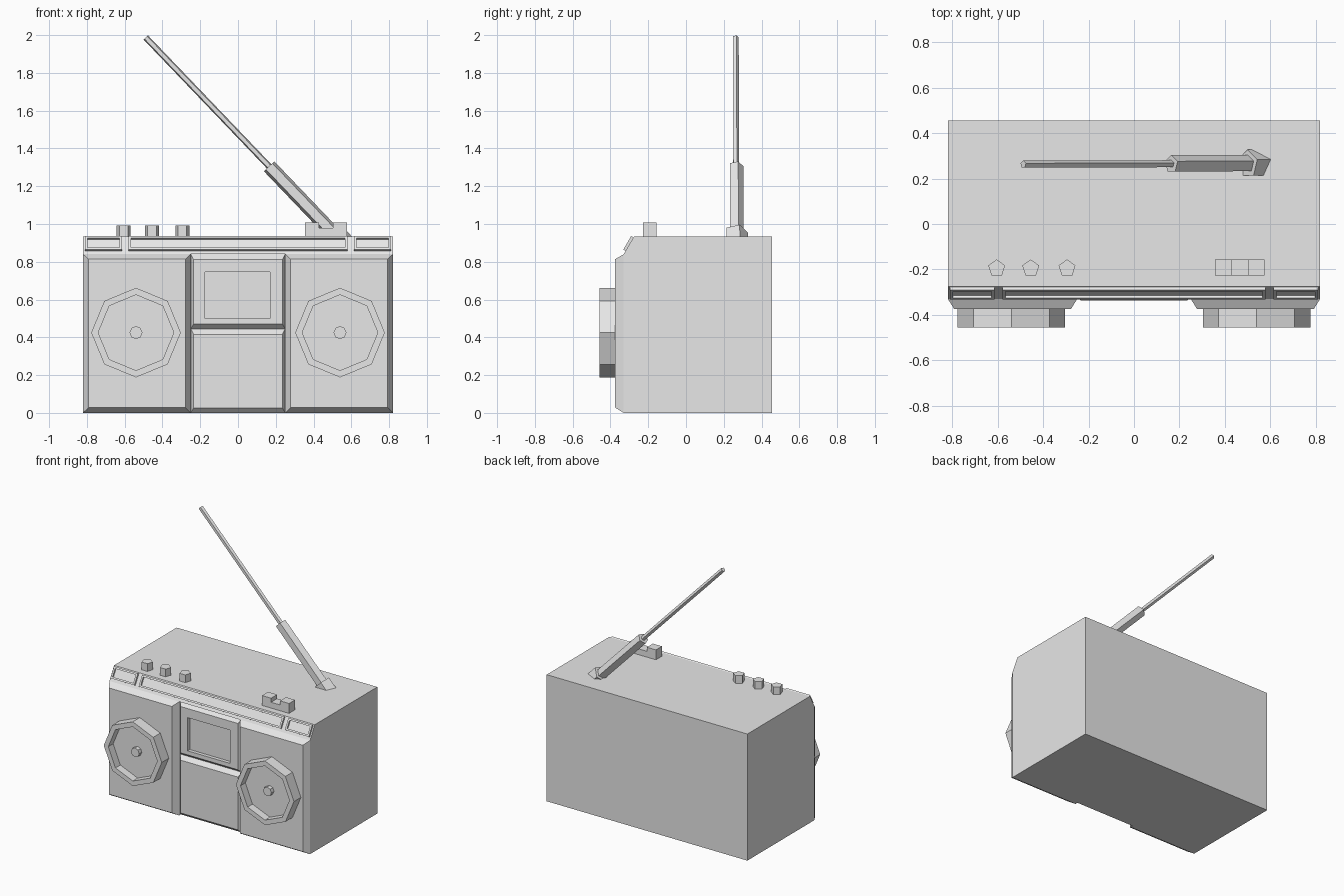
import bpy, bmesh, math
from mathutils import Vector

cube = bpy.data.objects.get("Cube")
if cube:
    bpy.data.objects.remove(cube)

GREY = (0.8, 0.8, 0.8, 1)
mat = bpy.data.materials.new("light_grey")
mat.use_nodes = True
mat.diffuse_color = GREY
mat.node_tree.nodes["Principled BSDF"].inputs["Base Color"].default_value = GREY


def loft(name, rings):
    """Join matching rings of points with quads and cap both ends."""
    bm = bmesh.new()
    loops = [[bm.verts.new(p) for p in ring] for ring in rings]
    for a, b in zip(loops, loops[1:]):
        for i in range(len(a)):
            j = (i + 1) % len(a)
            bm.faces.new((a[i], a[j], b[j], b[i]))
    bm.faces.new(loops[0])
    bm.faces.new(loops[-1])
    bmesh.ops.recalc_face_normals(bm, faces=bm.faces)
    mesh = bpy.data.meshes.new(name)
    bm.to_mesh(mesh)
    bm.free()
    mesh.materials.append(mat)
    obj = bpy.data.objects.new(name, mesh)
    bpy.context.collection.objects.link(obj)
    return obj


def rect(x0, x1, z0, z1, y):
    return [(x0, y, z0), (x1, y, z0), (x1, y, z1), (x0, y, z1)]


def ngon(centre, u, v, r, n):
    """Regular polygon whose first corner points along v."""
    turn = [2 * math.pi * i / n for i in range(n)]
    return [Vector(centre) + r * (math.cos(t) * v + math.sin(t) * u) for t in turn]


X, Y, Z = Vector((1, 0, 0)), Vector((0, 1, 0)), Vector((0, 0, 1))
TOP, BACK, CORE = 0.935, 0.455, -0.30
LIP = Vector((0, -0.33, 0.84))
BROW = Vector((0, -0.275, TOP))

# Main case, with a sloping control strip along the top front edge
profile = [(BACK, 0), (BACK, TOP), BROW.yz, LIP.yz, (CORE, LIP.z), (CORE, 0)]
loft("case", [[(x, y, z) for y, z in profile] for x in (-0.82, 0.82)])

# Bevelled speaker panels and octagonal speakers on both sides
for side, s in (("right", -1), ("left", 1)):
    a, b = sorted((s * 0.25, s * 0.82))
    loft(side + "_speaker_panel", [
        rect(a, b, 0, 0.84, CORE),
        rect(a, b, 0, 0.84, -0.33),
        rect(a + 0.028, b - 0.028, 0.028, 0.814, -0.375)])

    def ring(r, y):
        return ngon((s * 0.54, y, 0.425), X, Z, r, 8)
    loft(side + "_speaker", [ring(0.237, -0.36), ring(0.237, -0.457),
                             ring(0.2, -0.457), ring(0.2, -0.40)])
    loft(side + "_speaker_hub", [ring(0.034, -0.39), ring(0.034, -0.43)])

# Cassette door with a sunken window, and the plain panel below it
loft("cassette_door", [
    rect(-0.25, 0.25, 0.445, 0.84, CORE),
    rect(-0.25, 0.25, 0.445, 0.84, -0.31),
    rect(-0.235, 0.235, 0.47, 0.812, -0.338),
    rect(-0.175, 0.17, 0.5, 0.745, -0.338),
    rect(-0.175, 0.17, 0.5, 0.745, -0.312)])
loft("lower_panel", [
    rect(-0.25, 0.25, 0, 0.445, CORE),
    rect(-0.25, 0.25, 0, 0.445, -0.31),
    rect(-0.235, 0.235, 0.026, 0.416, -0.338)])

# Framed displays on the sloping strip
slope = (BROW - LIP).normalized()
outward = X.cross(slope)


def strip_frame(name, x0, x1):
    def ring(inset, height):
        lo, hi = 0.02 + inset, 0.103 - inset
        corners = ((x0 + inset, lo), (x1 - inset, lo), (x1 - inset, hi), (x0 + inset, hi))
        return [LIP + X * x + slope * t + outward * height for x, t in corners]
    loft(name, [ring(0, -0.005), ring(0, 0.014), ring(0.013, 0.014), ring(0.013, 0.001)])


strip_frame("tuner_display", -0.58, 0.58)
strip_frame("right_display", -0.81, -0.615)
strip_frame("left_display", 0.615, 0.81)

# Five-sided knobs
for i, x in enumerate((-0.605, -0.455, -0.295)):
    loft(f"knob_{i + 1}", [ngon((x, -0.195, z), X, Y, 0.039, 5) for z in (TOP - 0.01, 0.992)])

# Row of three push buttons, the middle one pressed
for i, height in enumerate((1.008, 0.978, 1.008)):
    x = 0.356 + i * 0.0733
    loft(f"button_{i + 1}", [rect(x, x + 0.0733, TOP - 0.01, height, y) for y in (-0.227, -0.157)])

# Tilted telescopic aerial
foot, tip = Vector((0.5, 0.265, 0.955)), Vector((-0.488, 0.262, 1.987))
axis = (tip - foot).normalized()
across = Y.cross(axis)
length = (tip - foot).length


def rod(name, start, end, r):
    loft(name, [ngon(foot + axis * t, across, Y, r, 5) for t in (start, end)])


rod("aerial_base", -0.12, 0, 0.063)
rod("aerial_sleeve", -0.02, 0.485, 0.04)
rod("aerial_rod", 0.47, length, 0.017)
